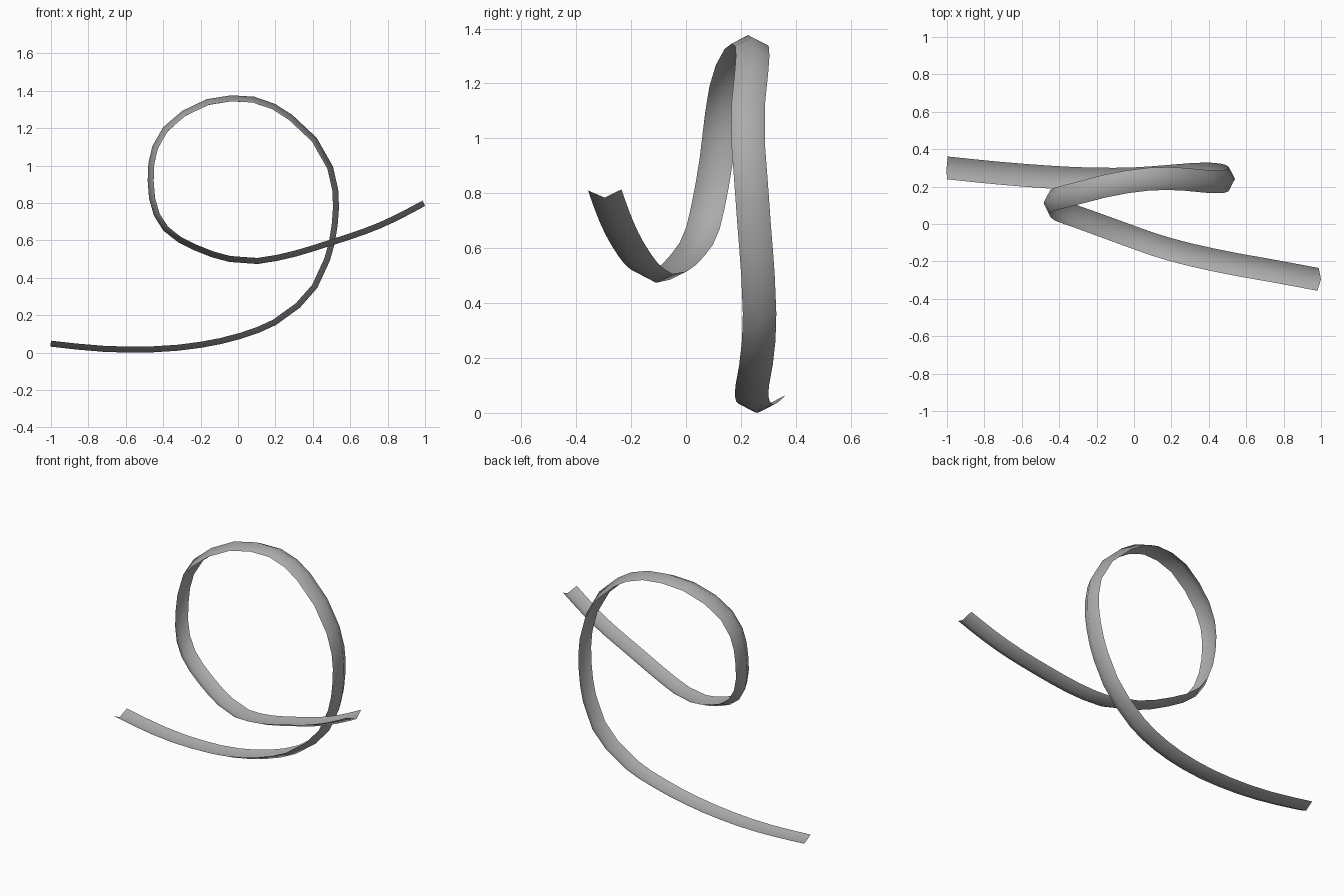
import bpy, bmesh
from mathutils import Vector

if "Cube" in bpy.data.objects:
    bpy.data.objects.remove(bpy.data.objects["Cube"])

# Centre line of the looping track
PATH = [Vector(p) for p in (
    (-1.0, 0.30, 0.049), (-0.58, 0.26, 0.017), (-0.2, 0.24, 0.043),
    (0.01, 0.242, 0.09), (0.195, 0.255, 0.163), (0.32, 0.265, 0.253),
    (0.41, 0.268, 0.355), (0.477, 0.262, 0.50), (0.517, 0.248, 0.685),
    (0.52, 0.235, 0.87), (0.493, 0.226, 0.99), (0.408, 0.227, 1.14),
    (0.28, 0.239, 1.26), (0.19, 0.243, 1.317), (0.083, 0.24, 1.354), (-0.035, 0.226, 1.361),
    (-0.163, 0.202, 1.341), (-0.29, 0.17, 1.28), (-0.387, 0.146, 1.197),
    (-0.443, 0.131, 1.10), (-0.467, 0.11, 0.92), (-0.435, 0.079, 0.74),
    (-0.387, 0.062, 0.664), (-0.312, 0.038, 0.605), (-0.227, 0.008, 0.563),
    (-0.045, -0.057, 0.502), (0.104, -0.109, 0.491), (0.21, -0.14, 0.508),
    (0.504, -0.207, 0.592), (0.755, -0.252, 0.68), (0.992, -0.296, 0.799))]
# V section: (sideways, inward)
SECTION = [(-0.061, 0.016), (0.0, -0.016), (0.061, 0.016)]


def sample(path):
    """Spline through the points; long spans are subdivided."""
    n = len(path)
    d = [(path[i + 1] - path[i]).length for i in range(n - 1)]
    v = [(path[i + 1] - path[i]) / d[i] for i in range(n - 1)]
    m = [(v[i - 1] * d[i] + v[i] * d[i - 1]) / (d[i - 1] + d[i]) for i in range(1, n - 1)]
    m = [v[0] * 1.5 - m[0] * 0.5] + m + [v[-1] * 1.5 - m[-1] * 0.5]
    out = []
    for i in range(n - 1):
        steps = 1 if d[i] < 0.18 else 2 if d[i] < 0.25 else 3
        for k in range(steps):
            t = k / steps
            out.append(path[i] * (2*t**3 - 3*t**2 + 1) + m[i] * d[i] * (t**3 - 2*t**2 + t)
                       + path[i + 1] * (3*t**2 - 2*t**3) + m[i + 1] * d[i] * (t**3 - t**2))
    return out + [path[-1]]


# Sweep the V section along the loop, ridge facing outward
pts = sample(PATH)
bm = bmesh.new()
rows = []
for i, p in enumerate(pts):
    before = (p - pts[i - 1]).normalized() if i else Vector()
    after = (pts[i + 1] - p).normalized() if i < len(pts) - 1 else Vector()
    t = (before + after).normalized()
    side = (Vector((0, 1, 0)) - t * t.y * 0.4).normalized()
    inward = t.cross(Vector((0, 1, 0))).normalized()
    rows.append([bm.verts.new(p + side * a + inward * b) for a, b in SECTION])
for r0, r1 in zip(rows, rows[1:]):
    for j in range(2):
        bm.faces.new((r0[j], r1[j], r1[j + 1], r0[j + 1]))

# Stand the model on the ground
low = min(v.co.z for v in bm.verts)
bmesh.ops.translate(bm, verts=bm.verts[:], vec=(0, 0, -low))

me = bpy.data.meshes.new("loop_track")
bm.to_mesh(me)
bm.free()
track = bpy.data.objects.new("loop_track", me)
bpy.context.collection.objects.link(track)

# Dark grey finish
grey = bpy.data.materials.new("dark_grey")
grey.diffuse_color = (0.41, 0.41, 0.41, 1)
grey.use_nodes = True
grey.node_tree.nodes["Principled BSDF"].inputs["Base Color"].default_value = grey.diffuse_color
me.materials.append(grey)

bpy.context.view_layer.objects.active = track
track.select_set(True)
bpy.ops.object.shade_smooth_by_angle(angle=1.2)
